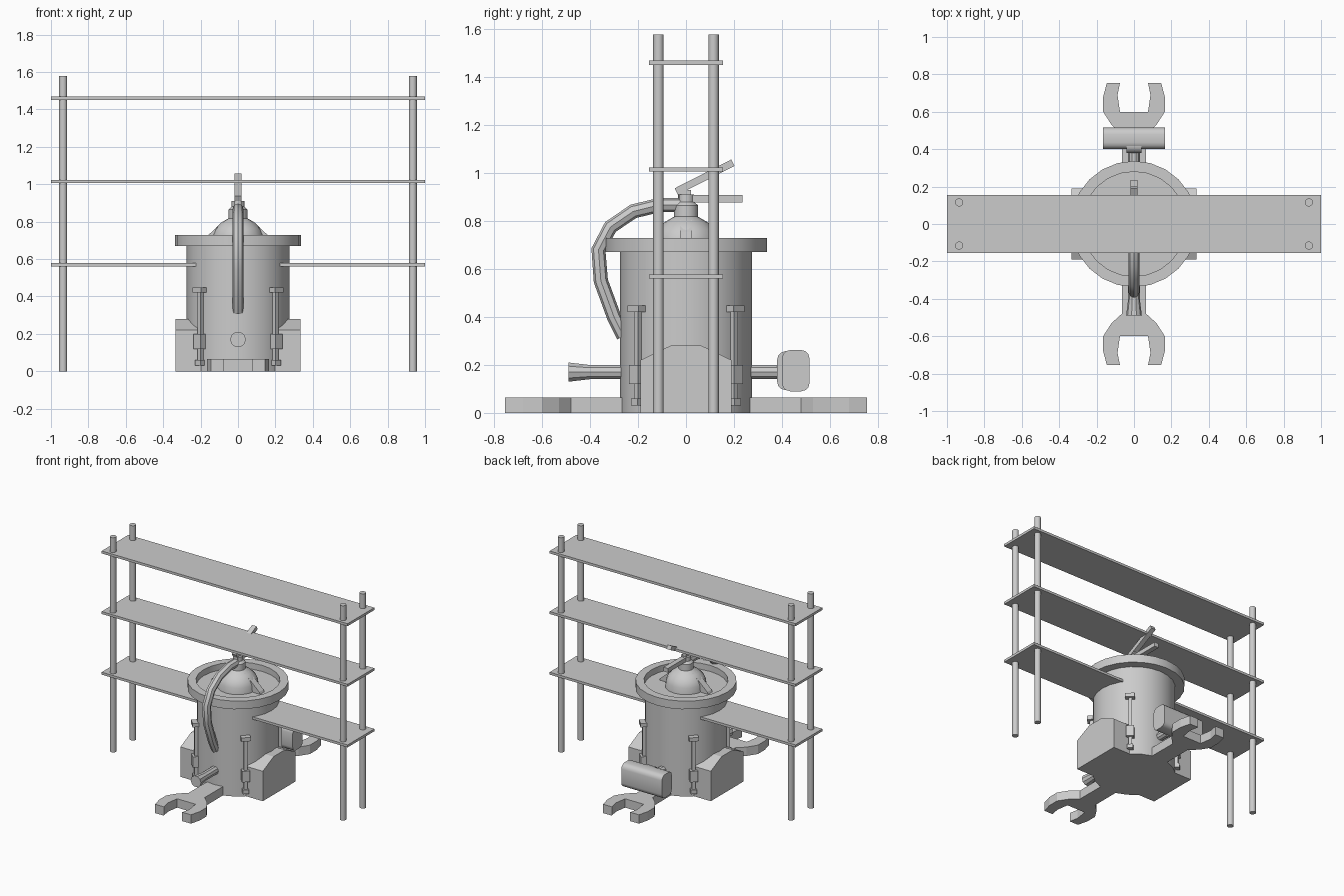
import bpy, bmesh, math
from mathutils import Vector, Matrix

if "Cube" in bpy.data.objects:
    bpy.data.objects.remove(bpy.data.objects["Cube"])

GREY = bpy.data.materials.new("plain_grey")
GREY.diffuse_color = (0.6, 0.6, 0.6, 1)
GREY.use_nodes = True
GREY.node_tree.nodes["Principled BSDF"].inputs["Base Color"].default_value = GREY.diffuse_color


def finish(name, bm, smooth=False, matrix=None):
    bmesh.ops.recalc_face_normals(bm, faces=bm.faces)
    me = bpy.data.meshes.new(name)
    if matrix:
        bm.transform(matrix)
    bm.to_mesh(me)
    bm.free()
    ob = bpy.data.objects.new(name, me)
    bpy.context.collection.objects.link(ob)
    me.materials.append(GREY)
    if smooth:
        bpy.ops.object.select_all(action='DESELECT')
        ob.select_set(True)
        bpy.context.view_layer.objects.active = ob
        bpy.ops.object.shade_smooth_by_angle(angle=math.radians(32))
    return ob


def box(name, lo, hi, matrix=None):
    bm = bmesh.new()
    bmesh.ops.create_cube(bm, size=1)
    lo, hi = Vector(lo), Vector(hi)
    for v in bm.verts:
        v.co = Vector([(lo[i] + hi[i]) / 2 + v.co[i] * (hi[i] - lo[i]) for i in range(3)])
    return finish(name, bm, False, matrix)


def lathe(name, profile, sides, matrix=None):
    """Turn an (r, z) profile round z; r = 0 closes the end."""
    bm = bmesh.new()
    vs = [bm.verts.new((r, 0, z)) for r, z in profile]
    es = [bm.edges.new(p) for p in zip(vs, vs[1:])]
    bmesh.ops.spin(bm, geom=vs + es, cent=(0, 0, 0), axis=(0, 0, 1),
                   angle=2 * math.pi, steps=sides, use_merge=True)
    bmesh.ops.remove_doubles(bm, verts=bm.verts, dist=1e-5)
    return finish(name, bm, True, matrix)


def prism(name, pts, a, b, axis='Z', matrix=None, smooth=False):
    """Extrude a flat outline: (x,y) along z, (y,z) along x, (x,z) along y."""
    def place(p, h):
        return {'Z': (p[0], p[1], h), 'X': (h, p[0], p[1]), 'Y': (p[0], h, p[1])}[axis]
    bm = bmesh.new()
    lo = [bm.verts.new(place(p, a)) for p in pts]
    hi = [bm.verts.new(place(p, b)) for p in pts]
    bm.faces.new(lo)
    bm.faces.new(hi)
    n = len(pts)
    for i in range(n):
        bm.faces.new((lo[i], lo[(i + 1) % n], hi[(i + 1) % n], hi[i]))
    return finish(name, bm, smooth, matrix)


def along_y(z):
    """Point a lathe's z axis along +y at height z."""
    return Matrix.Translation((0, 0, z)) @ Matrix.Rotation(-math.pi / 2, 4, 'X')


# barrel with flared, recessed rim
lathe("barrel", [(0, 0), (0.275, 0), (0.275, 0.67), (0.337, 0.67), (0.337, 0.73),
                 (0.28, 0.73), (0.28, 0.685), (0, 0.685)], 24)

# domed lid, neck and side ribs
lathe("lid_dome", [(0.14, 0.68), (0.135, 0.73), (0.12, 0.765), (0.09, 0.795),
                   (0.05, 0.818), (0.05, 0.865), (0.034, 0.88), (0.034, 0.91), (0, 0.91)], 16)
for s in (-1, 1):
    prism("lid_rib", [(s * 0.05, 0.68), (s * 0.2, 0.68), (s * 0.19, 0.70),
                      (s * 0.13, 0.755), (s * 0.07, 0.805)], -0.025, 0.025, 'Y')

# squeeze levers
box("lower_lever", (-0.018, -0.03, 0.877), (0.018, 0.235, 0.908))
tilt = Matrix.Translation((0, -0.04, 0.922)) @ Matrix.Rotation(math.radians(27), 4, 'X')
box("upper_lever", (-0.018, 0, -0.014), (0.018, 0.265, 0.016), tilt)
box("lever_pivot", (-0.015, -0.03, 0.89), (0.015, 0.02, 0.93))

# hose
cu = bpy.data.curves.new("hose_path", 'CURVE')
cu.dimensions = '3D'
cu.bevel_depth = 0.03
cu.bevel_resolution = 2
cu.use_fill_caps = True
path = [(-0.26, 0.32), (-0.30, 0.40), (-0.355, 0.55), (-0.365, 0.68), (-0.315, 0.775),
        (-0.22, 0.84), (-0.11, 0.867), (0, 0.867)]
sp = cu.splines.new('POLY')
sp.points.add(len(path) - 1)
for p, (y, z) in zip(sp.points, path):
    p.co = (0, y, z, 1)
hose_tmp = bpy.data.objects.new("hose_path", cu)
bpy.context.collection.objects.link(hose_tmp)
bm = bmesh.new()
bm.from_mesh(hose_tmp.to_mesh())
bpy.data.objects.remove(hose_tmp)
finish("hose", bm, True)

# side housings
for s in (-1, 1):
    prism("side_housing", [(-0.19, 0), (-0.19, 0.22), (-0.065, 0.28), (0.065, 0.28),
                           (0.19, 0.22), (0.19, 0)], s * 0.15, s * 0.335, 'X')

# four corner clamps
for k in range(4):
    m = Matrix.Rotation(math.radians(45 + 90 * k), 4, 'Z')
    box("clamp_head", (0.25, -0.032, 0.42), (0.312, 0.032, 0.448), m)
    box("clamp_stem", (0.25, -0.012, 0.03), (0.295, 0.012, 0.43), m)
    box("clamp_block", (0.25, -0.026, 0.12), (0.31, 0.026, 0.2), m)
    box("clamp_foot", (0.25, -0.02, 0.03), (0.305, 0.02, 0.06), m)

# open-ended spanner heads on the floor
half = [(0.065, 0.2), (0.065, 0.48), (0.12, 0.53), (0.165, 0.6), (0.165, 0.68),
        (0.145, 0.755), (0.075, 0.755), (0.088, 0.69), (0.075, 0.6)]
for s in (-1, 1):
    pts = [(x, s * y) for x, y in half] + [(-x, s * y) for x, y in reversed(half)]
    prism("spanner", pts, 0, 0.065)

# hammer through the barrel: grip in front, head behind
lathe("hammer_grip", [(0, -0.49), (0.042, -0.49), (0.031, -0.40), (0.031, -0.2)], 10, along_y(0.17))
lathe("hammer_shaft", [(0.031, 0.2), (0.031, 0.42)], 10, along_y(0.17))


def rounded(y0, y1, z0, z1, c):
    out = []
    for cy, cz, a0 in ((y1 - c, z1 - c, 0), (y0 + c, z1 - c, 90),
                       (y0 + c, z0 + c, 180), (y1 - c, z0 + c, 270)):
        for a in (0, 30, 60, 90):
            t = math.radians(a0 + a)
            out.append((cy + c * math.cos(t), cz + c * math.sin(t)))
    return out


prism("hammer_head", rounded(0.4, 0.515, 0.09, 0.262, 0.035), -0.165, 0.165, 'X', smooth=True)
prism("hammer_collar", rounded(0.38, 0.51, 0.095, 0.257, 0.035), -0.04, 0.04, 'X', smooth=True)

# shelves (the low one is split by the barrel)
for z in (1.015, 1.46):
    box("shelf", (-1, -0.155, z - 0.009), (1, 0.155, z + 0.009))
for s in (-1, 1):
    box("low_shelf", (min(s, s * 0.22), -0.155, 0.56), (max(s, s * 0.22), 0.155, 0.578))

# corner posts
for x in (-0.935, 0.935):
    for y in (-0.115, 0.115):
        lathe("shelf_post", [(0, 0), (0.022, 0), (0.022, 1.578), (0, 1.578)], 12,
              Matrix.Translation((x, y, 0)))
